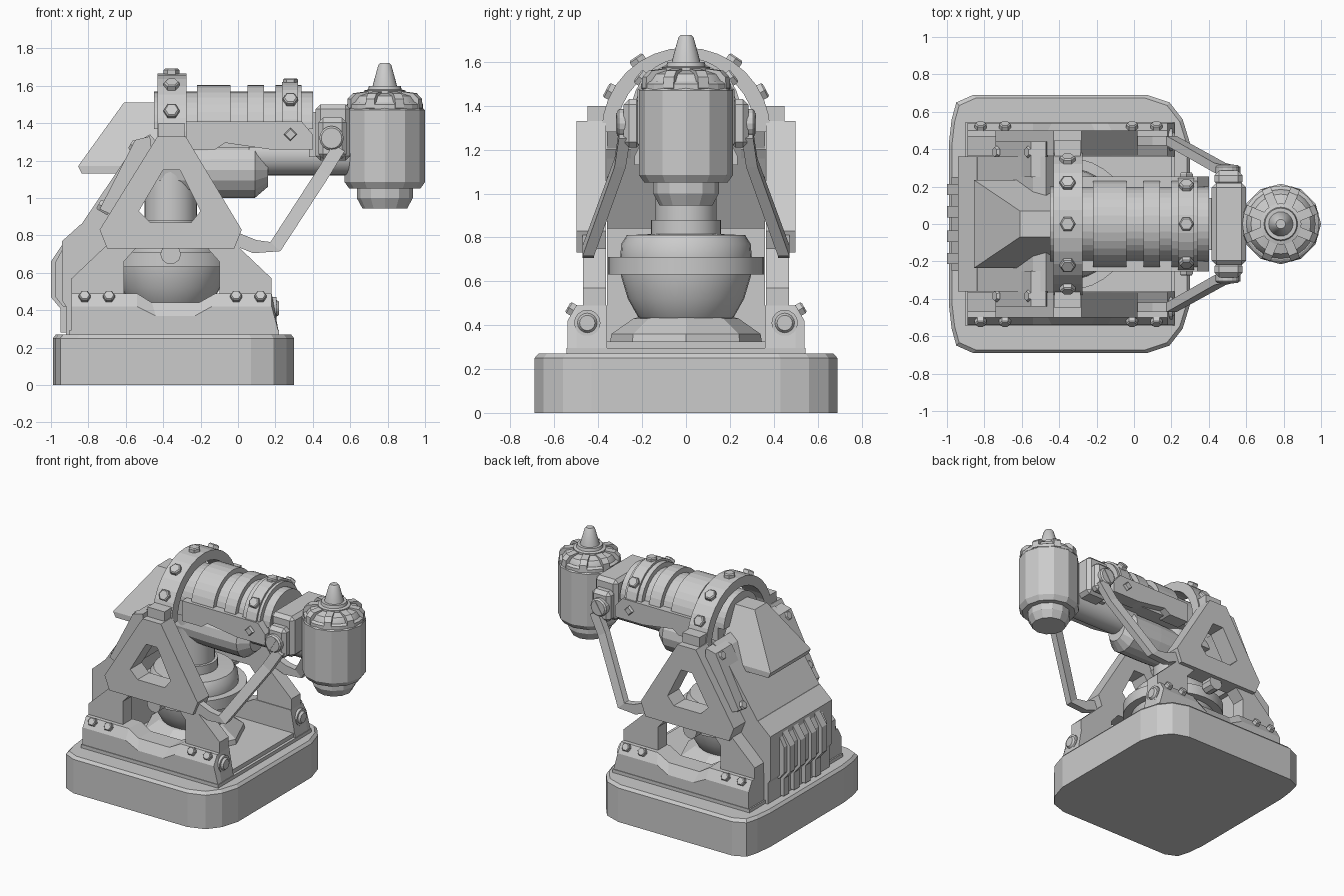
import bpy, bmesh
from math import cos, sin, pi, radians
from mathutils import Vector, Matrix

cube = bpy.data.objects.get("Cube")
if cube:
    bpy.data.objects.remove(cube, do_unlink=True)

grey = bpy.data.materials.new("plain grey")
grey.use_nodes = True
tone = (0.6, 0.6, 0.6, 1)
grey.diffuse_color = tone
grey.node_tree.nodes["Principled BSDF"].inputs["Base Color"].default_value = tone


def finish(name, bm, smooth=False, bevel=0):
    bmesh.ops.recalc_face_normals(bm, faces=bm.faces)
    mesh = bpy.data.meshes.new(name)
    bm.to_mesh(mesh)
    bm.free()
    mesh.materials.append(grey)
    ob = bpy.data.objects.new(name, mesh)
    bpy.context.collection.objects.link(ob)
    if bevel:
        mod = ob.modifiers.new("bevel", 'BEVEL')
        mod.width, mod.segments = bevel, 1
    if smooth:
        bpy.ops.object.select_all(action='DESELECT')
        ob.select_set(True)
        bpy.context.view_layer.objects.active = ob
        bpy.ops.object.shade_smooth_by_angle(angle=radians(35))
    return ob


def loft(name, rings, closed=False, **kw):
    """Skin rings of equal length; cap the ends unless closed."""
    bm = bmesh.new()
    loops = [[bm.verts.new(p) for p in ring] for ring in rings]
    pairs = list(zip(loops, loops[1:]))
    if closed:
        pairs.append((loops[-1], loops[0]))
    else:
        bm.faces.new(loops[0])
        bm.faces.new(loops[-1])
    for a, b in pairs:
        for i in range(len(a)):
            j = (i + 1) % len(a)
            bm.faces.new((a[i], a[j], b[j], b[i]))
    return finish(name, bm, **kw)


def side_prism(name, outline, y0, y1, **kw):
    return loft(name, [[(x, y, z) for x, z in outline] for y in (y0, y1)], **kw)


def long_prism(name, outline, x0, x1, **kw):
    return loft(name, [[(x, y, z) for y, z in outline] for x in (x0, x1)], **kw)


def box(name, x0, x1, y0, y1, z0, z1, **kw):
    return side_prism(name, [(x0, z0), (x1, z0), (x1, z1), (x0, z1)], y0, y1, **kw)


def lathe(name, profile, centre, axis=(0, 0, 1), sides=24, **kw):
    """Turn a (radius, distance) profile about an axis."""
    turn = Vector(axis).to_track_quat('Z', 'Y').to_matrix()
    rings = [[Vector(centre) + turn @ Vector((r * cos(2 * pi * i / sides),
              r * sin(2 * pi * i / sides), h)) for i in range(sides)] for r, h in profile]
    return loft(name, rings, **kw)


def bolt(name, centre, axis, r=0.032, h=0.025, sides=6):
    lathe(name, [(r, -h), (r, h * 0.7), (r * 0.8, h)], centre, axis, sides)


def arc(r, cz, steps=16):
    return [(r * cos(pi * i / steps), cz + r * sin(pi * i / steps)) for i in range(steps + 1)]


# Base slab with rounded corners
half = [(-.99, .43), (-.975, .56), (-.95, .65), (-.86, .69),
        (.07, .69), (.19, .65), (.26, .56), (.3, .43)]
plan = half + [(x, -y) for x, y in reversed(half)]
mid = -0.345
loft("base", [[(mid + (x - mid) * k, y * k, z) for x, y in plan]
              for z, k in ((0, 1), (.25, 1), (.27, .975))])
box("floor_plate", -.9, .22, -.545, .545, .26, .295)
box("floor_step", -.85, .2, -.38, .38, .29, .325)

# Central bulb and its column
cx = -0.36
lathe("bulb_foot", [(.35, .3), (.34, .36), (.24, .43), (.2, .44)], (cx, 0, 0), sides=8)
lathe("bulb", [(.2, .42), (.22, .44), (.265, .52), (.295, .62), (.3, .71), (.295, .77),
               (.27, .81), (.16, .815), (.16, .88), (.14, .88), (.14, 1.3)],
      (cx, 0, 0), sides=32, smooth=True)
lathe("bulb_band", [(.28, .63), (.355, .63), (.355, .71), (.28, .71)], (cx, 0, 0),
      sides=32, smooth=True)

# Side frames, struts and their bolts
low = [(-.89, .42), (-.54, .42), (-.44, .37), (-.23, .37), (-.14, .42), (.18, .42)]
high = [(-.89, .49), (-.54, .49), (-.46, .44), (-.21, .44), (-.12, .49), (.18, .49)]
foot = [(.22, .27), (-.89, .27)]
outer = [(-.43, 1.33), (-.28, 1.33), (.02, .83), (-.02, .73), (-.7, .73), (-.74, .83)]
inner = [(-.4, 1.15), (-.31, 1.15), (-.2, .93), (-.25, .87), (-.47, .87), (-.53, .93)]
leg = [(-.7, .75), (-.89, .57), (-.89, .45), (-.61, .45), (-.61, .66), (-.53, .75)]
path = [(-.06, .445, .8), (.09, .445, .74), (.2, .445, .74), (.46, .3, 1.14), (.54, .28, 1.27)]
for s, side in ((1, "left"), (-1, "right")):
    loft(side + "_sill", [[(x, s * y, z) for x, z in top + foot]
                          for y, top in ((.36, high), (.5, high), (.54, low))])
    loft(side + "_frame", [[(x, s * y, z) for x, z in line] for line, y in
                           ((outer, .365), (outer, .5), (inner, .5), (inner, .365))], closed=True)
    side_prism(side + "_rear_leg", leg, s * .365, s * .47)
    side_prism(side + "_front_leg", [(2 * cx + .01 - x, z) for x, z in leg], s * .365, s * .47)
    lathe(side + "_frame_tab", [(.055, 0), (.055, .09)], (cx, s * .38, .7), (0, s, 0), 10)
    box(side + "_saddle", -.425, -.285, s * .33, s * .45, 1.31, 1.4)
    for x in (-.82, -.69, -.01, .12):
        bolt(side + "_sill_bolt", (x, s * .517, .47), (0, s * .87, .5))
    lathe(side + "_end_cap", [(.06, 0), (.06, .03), (.045, .03), (.035, .045)],
          (.175, s * .45, .41), (1, 0, 0), 16)
    rings = []
    for i, p in enumerate(path):
        a, b = Vector(path[max(i - 1, 0)]), Vector(path[min(i + 1, len(path) - 1)])
        d = b - a
        across = Vector((-d.z, 0, d.x)).normalized() * .036
        wide = Vector((0, .026, 0))
        rings.append([Vector((q.x, s * q.y, q.z)) for q in
                      (Vector(p) + u * across + v * wide
                       for u, v in ((-1, -1), (1, -1), (1, 1), (-1, 1)))])
    loft(side + "_strut", rings)
    # Pivot ear with slotted screw
    box(side + "_ear", .43, .58, s * .2, s * .285, 1.21, 1.43, bevel=.025)
    lathe(side + "_pivot_screw", [(.065, 0), (.065, .035), (.055, .045)],
          (.5, s * .27, 1.32), (0, s, 0), 16)
    slot = box(side + "_screw_slot", -.05, .05, -.004, .004, -.009, .009)
    slot.matrix_world = Matrix.Translation((.5, s * .314, 1.32)) @ Matrix.Rotation(-1, 4, 'Y')

# Collar over the barrel, with bolts
long_prism("collar", arc(.385, 1.28) + arc(.315, 1.28)[::-1], -.43, -.275)
for deg in (28, 56, 90, 124, 152):
    n = Vector((0, cos(radians(deg)), sin(radians(deg))))
    bolt("collar_bolt", Vector((-.355, 0, 1.28)) + n * .387, n, .042)

# Barrel core, ribs, side plates and clamp
long_prism("barrel_core", arc(.2, 1.37), -.45, .4)
for x0, x1 in ((-.22, -.04), (.05, .14), (.2, .34)):
    long_prism("barrel_rib", arc(.235, 1.37), x0, x1)
long_prism("clamp", arc(.25, 1.37), .235, .32)
for s in (1, -1):
    side_prism("barrel_side_plate", [(-.28, 1.26), (-.12, 1.26), (-.07, 1.295), (.17, 1.26),
               (.4, 1.26), (.4, 1.34), (.34, 1.41), (-.28, 1.41)], s * .15, s * .255)
    bolt("clamp_side_bolt", (.28, s * .25, 1.34), (0, s, 0), .035, sides=4)
    n = Vector((0, s * cos(.65), sin(.65)))
    bolt("clamp_bolt", Vector((.28, 0, 1.37)) + n * .252, n, .04)
bolt("clamp_top_bolt", (.28, 0, 1.615), (0, 0, 1), .04)
box("barrel_floor", -.4, .38, -.2, .2, 1.27, 1.38)
lathe("motor", [(.14, -.42), (.15, -.13), (.15, .09), (.09, .16)], (0, 0, 1.15), (1, 0, 0), 16)
lathe("lower_pipe", [(.11, 0), (.11, .55)], (.06, 0, 1.23), (1, 0, 0), 24, smooth=True)
box("neck", .415, .6, -.22, .22, 1.2, 1.5, bevel=.025)
box("neck_link", .38, .44, -.14, .14, 1.22, 1.46)

# Hanging head: faceted drum, dome, spike
hub = (.785, 0, 0)
lathe("head_drum", [(.1, .945), (.12, .945), (.15, 1), (.15, 1.05), (.19, 1.05), (.215, 1.085),
                    (.215, 1.47), (.2, 1.485)], hub, sides=12)
lathe("head_dome", [(.19, 1.47), (.185, 1.51), (.16, 1.545), (.11, 1.56), (.11, 1.575),
                    (.09, 1.58), (.085, 1.6), (.065, 1.6), (.06, 1.62), (.035, 1.71),
                    (.025, 1.722)], hub, sides=24, smooth=True)
lathe("head_rim", [(.205, 1.475), (.205, 1.5), (.19, 1.51)], hub, sides=24)
for i in range(8):
    rib = side_prism("dome_rib", [(.17, 1.47), (.208, 1.48), (.205, 1.53), (.175, 1.56),
                                  (.1, 1.57), (.1, 1.55)], -.025, .025)
    rib.matrix_world = Matrix.Translation(hub) @ Matrix.Rotation((i + .5) * pi / 4, 4, 'Z')

# Rear hood and sloping back panel
def rect(x0, x1, w, z):
    return [(x0, -w, z), (x1, -w, z), (x1, w, z), (x0, w, z)]


loft("hood", [rect(-.835, -.43, .235, 1.13), rect(-.855, -.43, .235, 1.17),
              rect(-.61, -.43, .07, 1.51)])
side_prism("back_panel", [(-.54, 1.3), (-.47, 1.34), (-.42, 1.28), (-.66, .84), (-.85, .84)],
           -.36, .36)
for s in (1, -1):
    side_prism("back_rail", [(-.55, 1.31), (-.47, 1.33), (-.46, 1.2), (-.65, .9), (-.74, .94)],
               s * .25, s * .44)
    for x, z in ((-.715, .95), (-.545, 1.27)):
        bolt("back_bolt", (x, s * .385, z), (-.87, 0, .5), .033, .035)

# Rear vent housing with upright bars
side_prism("vent_housing", [(-.84, .86), (-.94, .77), (-.94, .45), (-.92, .42), (-.92, .27),
                            (-.7, .27), (-.7, .86)], -.36, .36)
side_prism("vent_face", [(-.92, .76), (-.975, .66), (-.975, .47), (-.935, .42), (-.9, .42),
                         (-.9, .76)], -.25, .25)
for y in (-.185, -.065, .065, .185):
    side_prism("vent_bar", [(-.93, .765), (-1, .66), (-1, .47), (-.95, .41), (-.95, .28),
                            (-.91, .28), (-.91, .765)], y - .03, y + .03)
